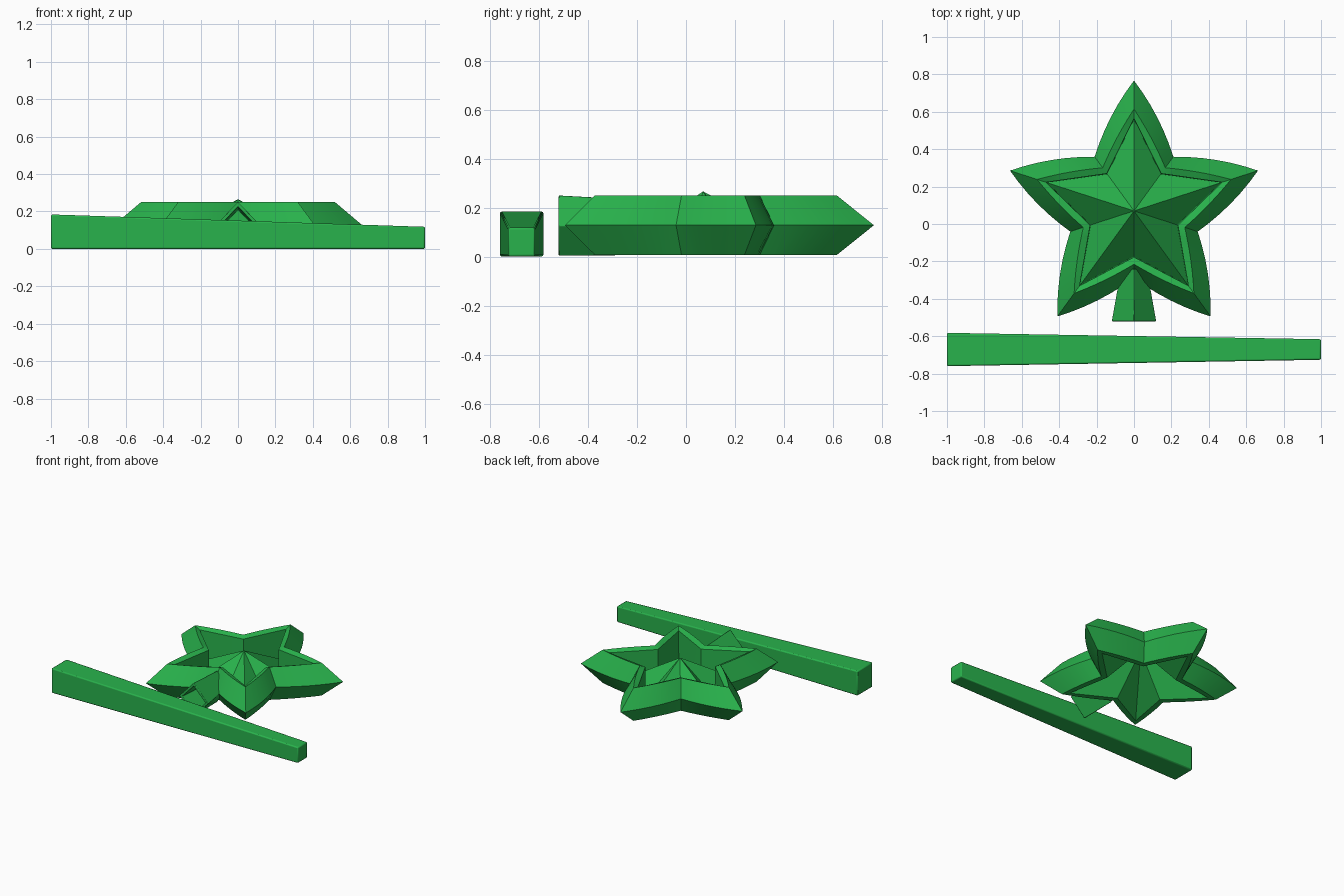
import bpy, bmesh, math
from mathutils import Vector

if "Cube" in bpy.data.objects:
    bpy.data.objects.remove(bpy.data.objects["Cube"])

green = bpy.data.materials.new("leaf_green")
green.diffuse_color = (0.022, 0.45, 0.073, 1)
green.use_nodes = True
green.node_tree.nodes["Principled BSDF"].inputs["Base Color"].default_value = green.diffuse_color


def finish(name, bm, bevel=0.0):
    bmesh.ops.remove_doubles(bm, verts=bm.verts, dist=1e-5)
    bmesh.ops.recalc_face_normals(bm, faces=bm.faces)
    me = bpy.data.meshes.new(name)
    bm.to_mesh(me)
    bm.free()
    ob = bpy.data.objects.new(name, me)
    bpy.context.collection.objects.link(ob)
    me.materials.append(green)
    if bevel:
        m = ob.modifiers.new("soft_edges", 'BEVEL')
        m.width = bevel
        m.segments = 2
        m.limit_method = 'ANGLE'
        m.angle_limit = math.radians(40)
    bpy.context.view_layer.objects.active = ob
    ob.select_set(True)
    bpy.ops.object.shade_smooth_by_angle(angle=math.radians(25))
    ob.select_set(False)
    return ob


def star_ring(bm, tip, corner, z, bulge, seg=6):
    """Five-pointed outline whose sides bow outward by bulge."""
    pts = []
    for i in range(10):
        ends = []
        for k in (i, i + 1):
            a = math.pi / 2 + k * math.pi / 5
            r = corner if k % 2 else tip
            ends.append(Vector((r * math.cos(a), r * math.sin(a), 0)))
        p, q = ends
        d = (q - p).normalized()
        out = Vector((d.y, -d.x, 0))
        for s in range(seg):
            t = s / seg
            v = p.lerp(q, t) + out * bulge * 4 * t * (1 - t)
            pts.append(bm.verts.new((v.x, v.y + 0.07, z)))
    return pts


def bridge(bm, a, b):
    n = len(a)
    for i in range(n):
        j = (i + 1) % n
        bm.faces.new((a[i], a[j], b[j], b[i]))


# Star frame: ring with a pointed girdle, narrow rim and steep inner wall
bm = bmesh.new()
rings = [star_ring(bm, *r) for r in (
    (0.545, 0.285, 0.006, 0.008), (0.697, 0.358, 0.128, 0.02),
    (0.545, 0.285, 0.250, 0.008), (0.495, 0.247, 0.235, 0.0),
    (0.49, 0.243, 0.006, 0.0))]
for a, b in zip(rings, rings[1:] + rings[:1]):
    bridge(bm, a, b)
finish("star_frame", bm)

# Faceted centre: hollow star pyramid filling the frame
bm = bmesh.new()
base = star_ring(bm, 0.49, 0.243, 0.006, 0.0, seg=1)
apex = bm.verts.new((0, 0.07, 0.266))
for i in range(10):
    bm.faces.new((base[i], base[(i + 1) % 10], apex))
finish("star_centre", bm)


# Socket: hollow diamond-section sleeve under the star
def diamond(bm, y, w, top, low):
    return [bm.verts.new((x, y, z))
            for x, z in ((w, 0.126), (0, top), (-w, 0.126), (0, low))]


bm = bmesh.new()
rings = [diamond(bm, -0.24, 0.07, 0.236, 0.004), diamond(bm, -0.52, 0.12, 0.251, 0.002),
         diamond(bm, -0.52, 0.095, 0.226, 0.026), diamond(bm, -0.35, 0.08, 0.211, 0.041)]
for a, b in zip(rings, rings[1:]):
    bridge(bm, a, b)
bm.faces.new(rings[0])
bm.faces.new(rings[-1])
finish("socket", bm, 0.004)

# Stick: square bar tapering to the right
bm = bmesh.new()
ends = []
for x, half, top in ((-1, 0.089, 0.184), (1, 0.055, 0.118)):
    ends.append([bm.verts.new((x, -0.671 + y, z))
                 for y, z in ((-half, 0), (half, 0), (half, top), (-half, top))])
bridge(bm, *ends)
for e in ends:
    bm.faces.new(e)
finish("stick", bm, 0.008)
